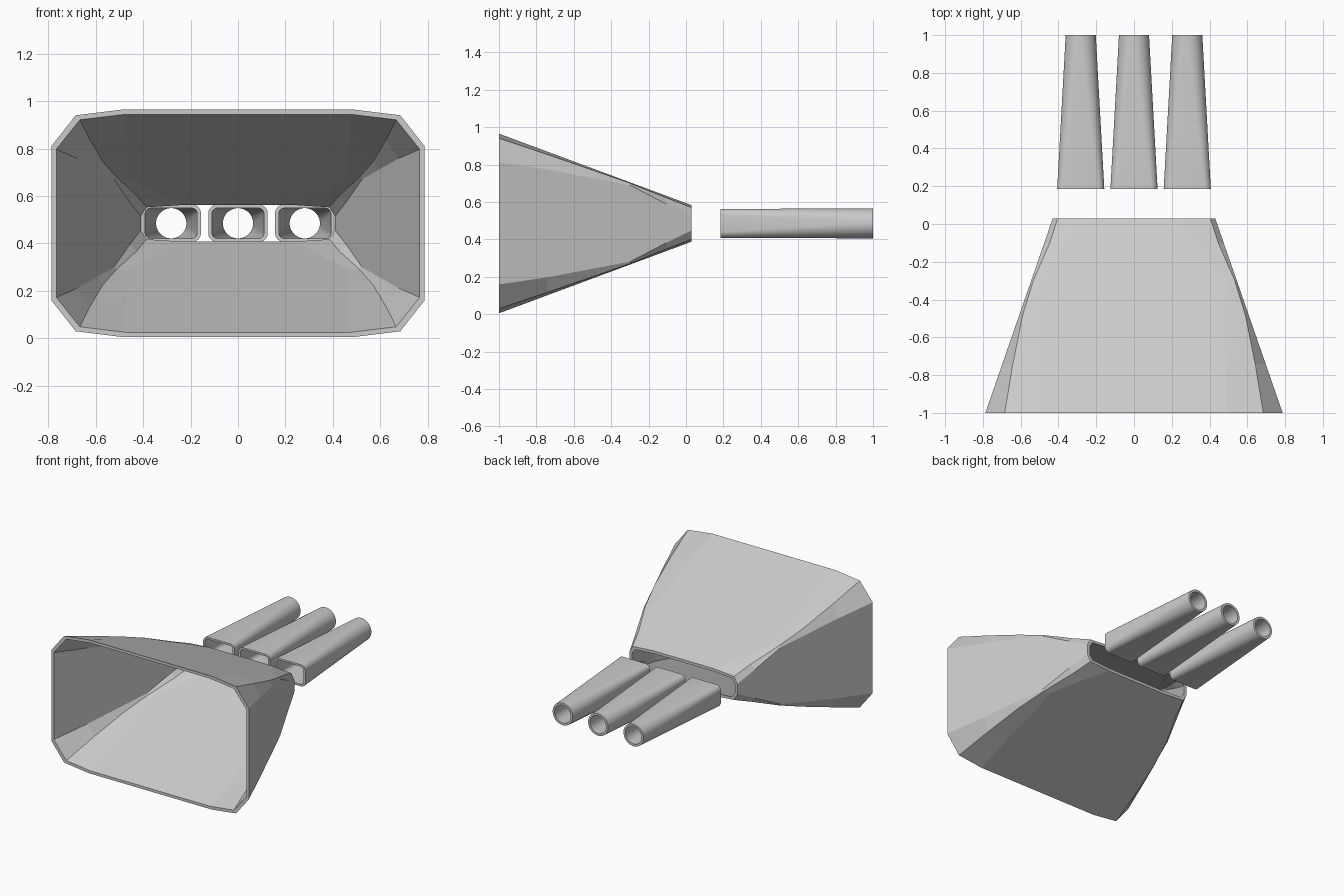
import bpy, bmesh, math

if "Cube" in bpy.data.objects:
    bpy.data.objects.remove(bpy.data.objects["Cube"])

ZC = 0.485  # height of the common axis

grey = bpy.data.materials.new("light_grey")
grey.diffuse_color = (0.6, 0.6, 0.6, 1)
grey.use_nodes = True
grey.node_tree.nodes["Principled BSDF"].inputs["Base Color"].default_value = grey.diffuse_color


def loft_shell(name, outer, inner):
    """Hollow body from matching lists of outer and inner rings, open through."""
    bm = bmesh.new()
    rings = [[bm.verts.new(p) for p in ring] for ring in outer + inner[::-1]]
    n = len(rings[0])
    for a, b in zip(rings, rings[1:] + rings[:1]):
        for i in range(n):
            j = (i + 1) % n
            bm.faces.new((a[i], a[j], b[j], b[i]))
    bmesh.ops.recalc_face_normals(bm, faces=bm.faces)
    mesh = bpy.data.meshes.new(name)
    bm.to_mesh(mesh)
    bm.free()
    mesh.materials.append(grey)
    obj = bpy.data.objects.new(name, mesh)
    bpy.context.collection.objects.link(obj)
    return obj


# Flared horn: the corner chamfer closes to a sharp edge, then reopens
# (t, side corner z, shoulder x, shoulder z, top corner x) as fractions
SECTIONS = [
    (0.00, 0.68, 0.87, 0.95, 0.62),
    (0.25, 0.75, 0.92, 0.96, 0.70),
    (0.50, 0.83, 0.97, 0.97, 0.78),
    (0.68, 0.93, 0.98, 0.98, 0.90),
    (0.87, 0.70, 0.94, 0.93, 0.74),
    (1.00, 0.38, 0.94, 0.87, 0.56),
]


def horn_ring(section, wall):
    t, a, bx, bz, c = section
    w = 0.787 + (0.43 - 0.787) * t - wall
    h = 0.48 + (0.0975 - 0.48) * t - wall
    y = -1 + 1.03 * t
    q = [(w, a * h), (bx * w, bz * h), (c * w, h)]
    half = q + [(-x, z) for x, z in q[::-1]]
    full = half + [(-x, -z) for x, z in half]
    return [(x, y, ZC + z) for x, z in full]


loft_shell("horn",
           [horn_ring(s, 0) for s in SECTIONS],
           [horn_ring(s, 0.02) for s in SECTIONS])


# Tubes: rounded rectangle at the front, round at the back
def tube_ring(cx, y, w, h, r, steps=8):
    pts = []
    for k, (sx, sz) in enumerate([(1, 1), (-1, 1), (-1, -1), (1, -1)]):
        for i in range(steps):
            ang = math.pi / 2 * (k + (i + 0.5) / steps)
            pts.append((cx + sx * (w - r) + r * math.cos(ang), y,
                        ZC + sz * (h - r) + r * math.sin(ang)))
    return pts


for label, cx in (("left", -0.282), ("middle", 0), ("right", 0.282)):
    outer = [tube_ring(cx, 0.185, 0.125, 0.078, 0.035),
             tube_ring(cx, 1.0, 0.08, 0.08, 0.08)]
    inner = [tube_ring(cx, 0.185, 0.110, 0.064, 0.024),
             tube_ring(cx, 1.0, 0.064, 0.064, 0.064)]
    tube = loft_shell(label + "_tube", outer, inner)
    bpy.ops.object.select_all(action='DESELECT')
    tube.select_set(True)
    bpy.context.view_layer.objects.active = tube
    bpy.ops.object.shade_smooth_by_angle(angle=math.radians(30))
